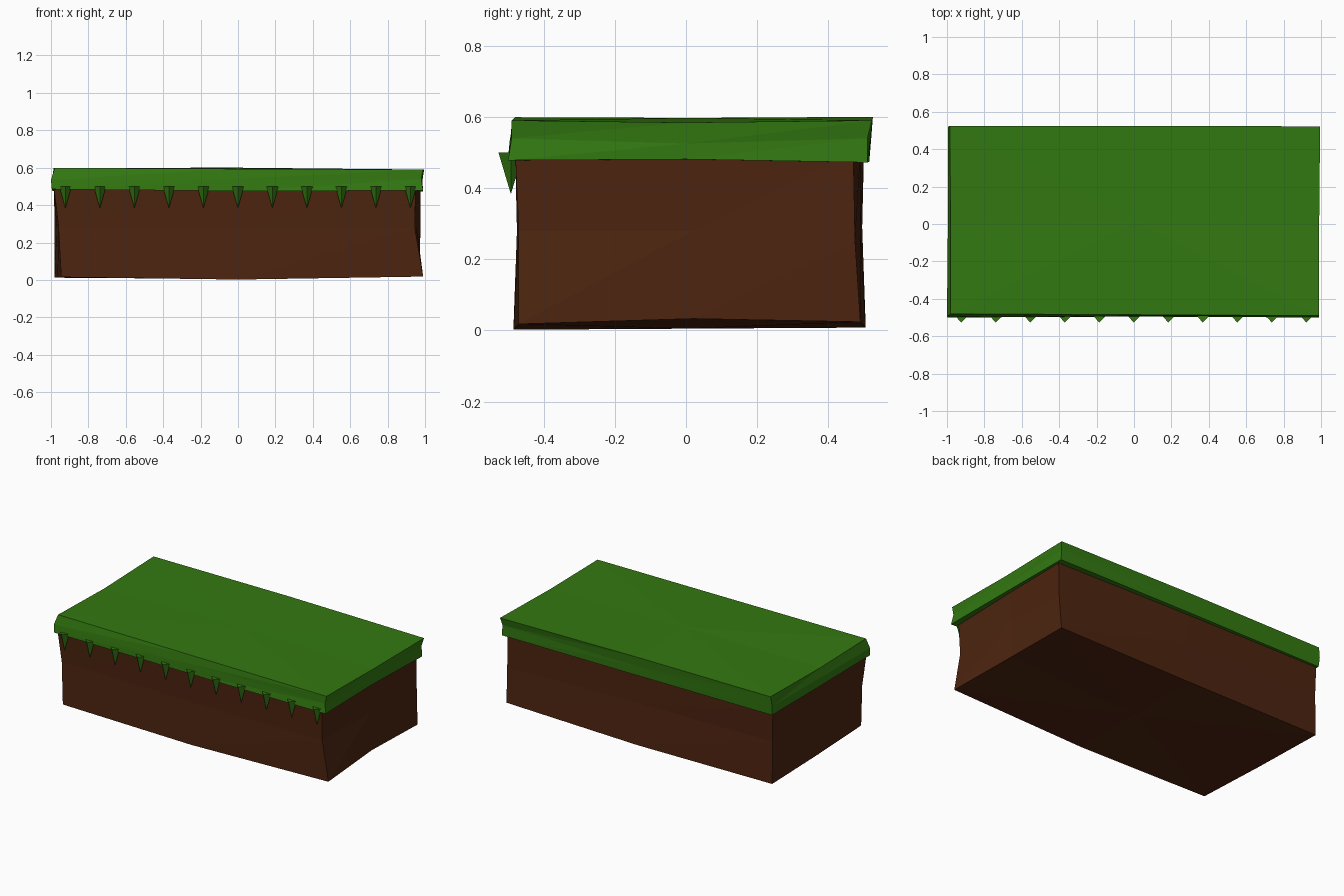
import bpy, bmesh


def material(name, rgb):
    m = bpy.data.materials.new(name)
    m.diffuse_color = (*rgb, 1)
    return m


GRASS = material("grass green", (0.033, 0.19, 0.0055))
EARTH = material("earth brown", (0.073, 0.0175, 0.005))


def add_object(name, bm, mat):
    bmesh.ops.recalc_face_normals(bm, faces=bm.faces[:])
    me = bpy.data.meshes.new(name)
    bm.to_mesh(me)
    bm.free()
    me.materials.append(mat)
    ob = bpy.data.objects.new(name, me)
    bpy.context.collection.objects.link(ob)
    return ob


def rough_block(name, rings, mat):
    """Skin stacked rings of eight points (counter-clockwise from front left)
    and close both ends with fans around a centre point."""
    bm = bmesh.new()
    loops = [[bm.verts.new(p) for p in ring] for ring in rings]
    for low, high in zip(loops, loops[1:]):
        for i in range(8):
            j = (i + 1) % 8
            bm.faces.new((low[i], low[j], high[j]))
            bm.faces.new((low[i], high[j], high[i]))
    for loop in (loops[0], loops[-1]):
        z = (loop[1].co.z + loop[5].co.z) / 2
        centre = bm.verts.new((0, 0.01, z))
        for i in range(8):
            bm.faces.new((loop[i], loop[(i + 1) % 8], centre))
    return add_object(name, bm, mat)


# Earth body: bottom, slightly pinched waist, top
rough_block("earth_block", [
    [(-0.945, -0.48, 0.015), (0, -0.485, 0.002), (0.99, -0.47, 0.018), (0.965, 0.02, 0.033),
     (0.97, 0.49, 0.024), (0, 0.505, 0.008), (-0.98, 0.50, 0.012), (-0.965, 0, 0.012)],
    [(-0.96, -0.47, 0.29), (0, -0.475, 0.28), (0.945, -0.47, 0.28), (0.955, 0.02, 0.28),
     (0.975, 0.475, 0.25), (0, 0.49, 0.28), (-0.98, 0.495, 0.29), (-0.97, 0, 0.28)],
    [(-0.985, -0.48, 0.50), (0, -0.48, 0.50), (0.95, -0.48, 0.50), (0.96, 0, 0.50),
     (0.975, 0.47, 0.50), (0, 0.49, 0.50), (-0.985, 0.50, 0.50), (-0.975, 0, 0.50)],
], EARTH)

# Grass slab: overhanging lip, middle line, gently uneven top
rough_block("grass_slab", [
    [(-0.995, -0.50, 0.485), (0, -0.495, 0.475), (0.99, -0.50, 0.478), (0.985, 0, 0.481),
     (0.99, 0.51, 0.472), (0, 0.515, 0.474), (-0.99, 0.515, 0.475), (-0.995, 0, 0.48)],
    [(-1.0, -0.495, 0.535), (0, -0.492, 0.54), (0.98, -0.49, 0.54), (0.985, 0, 0.525),
     (0.985, 0.51, 0.54), (0, 0.518, 0.535), (-0.995, 0.52, 0.535), (-0.995, 0, 0.535)],
    [(-0.98, -0.48, 0.599), (0, -0.485, 0.594), (0.99, -0.49, 0.590), (0.99, 0, 0.584),
     (0.995, 0.522, 0.590), (0, 0.525, 0.60), (-0.985, 0.525, 0.599), (-0.98, 0, 0.588)],
], GRASS)

# Row of hanging grass tufts along the front edge
for k in range(11):
    x = -0.923 + 0.1845 * k
    bm = bmesh.new()
    top = [bm.verts.new((x + dx, -0.492 + dy, 0.50))
           for dx, dy in ((-0.033, 0), (0, -0.035), (0.033, 0), (0, 0.035))]
    tip = bm.verts.new((x, -0.492, 0.383))
    bm.faces.new(top)
    for i in range(4):
        bm.faces.new((top[i], top[(i + 1) % 4], tip))
    add_object(f"grass_tuft_{k + 1}", bm, GRASS)
